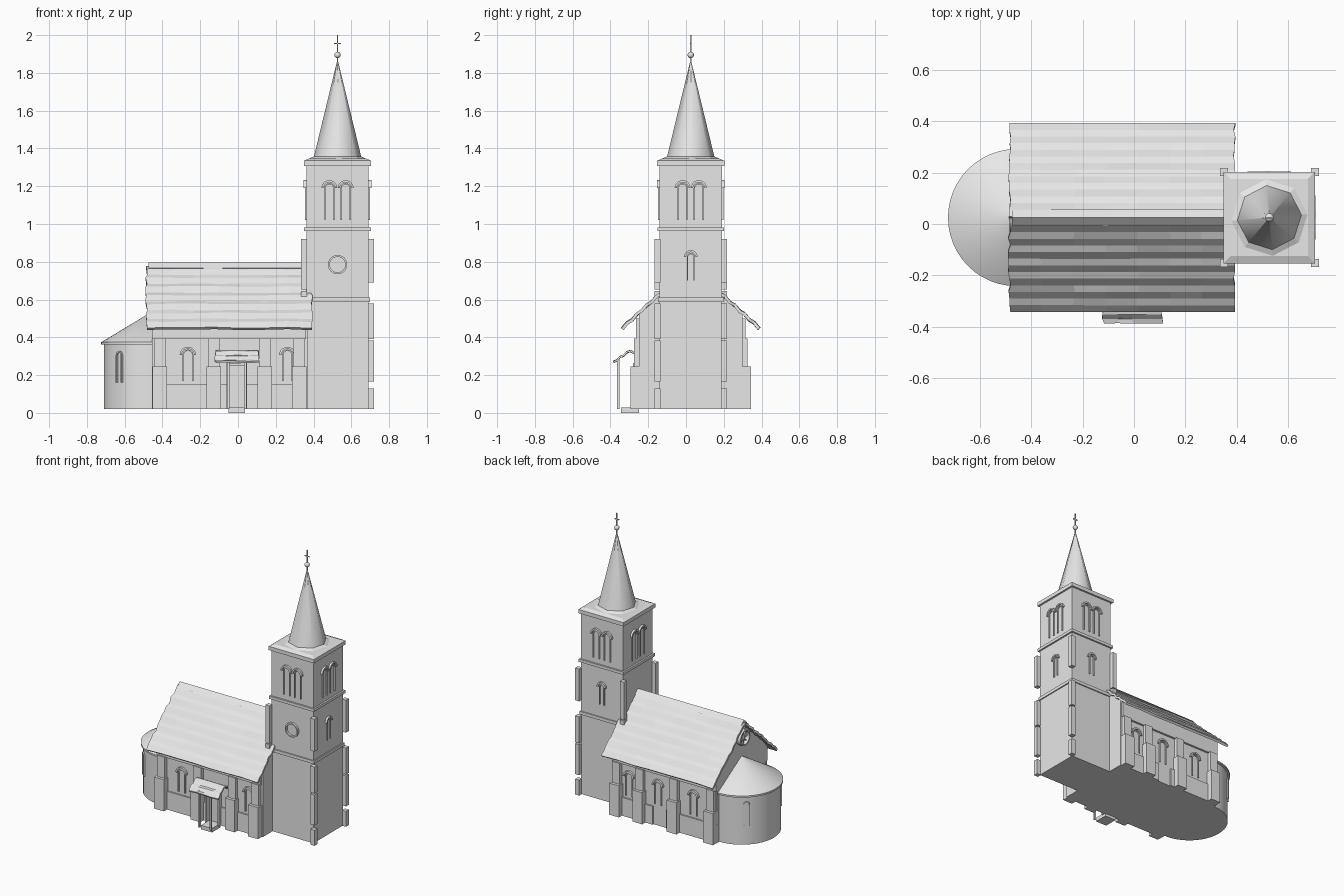
import bpy, bmesh, math, random
from mathutils import Matrix, Vector

random.seed(4)
cube = bpy.data.objects.get("Cube")
if cube:
    bpy.data.objects.remove(cube, do_unlink=True)

stone = bpy.data.materials.new("pale grey stone")
stone.use_nodes = True
stone.diffuse_color = (0.8, 0.8, 0.8, 1)
stone.node_tree.nodes["Principled BSDF"].inputs["Base Color"].default_value = (0.8, 0.8, 0.8, 1)

C = 0.025            # centre line of the church
TX = 0.527           # tower centre
TH = 0.165           # tower half width
BASE = 0.02


def finish(name, bm, smooth=False):
    bmesh.ops.recalc_face_normals(bm, faces=bm.faces)
    mesh = bpy.data.meshes.new(name)
    bm.to_mesh(mesh)
    bm.free()
    mesh.materials.append(stone)
    obj = bpy.data.objects.new(name, mesh)
    bpy.context.collection.objects.link(obj)
    if smooth:
        bpy.ops.object.select_all(action="DESELECT")
        obj.select_set(True)
        bpy.context.view_layer.objects.active = obj
        bpy.ops.object.shade_smooth_by_angle(angle=math.radians(50))
    return obj


def box(name, x0, x1, y0, y1, z0, z1):
    bm = bmesh.new()
    mid = Vector((x0 + x1, y0 + y1, z0 + z1)) / 2
    m = Matrix.Translation(mid) @ Matrix.Diagonal((x1 - x0, y1 - y0, z1 - z0, 1))
    bmesh.ops.create_cube(bm, size=1, matrix=m)
    return finish(name, bm)


def square(name, half, z0, z1):
    return box(name, TX - half, TX + half, C - half, C + half, z0, z1)


def cone(name, x, y, z0, z1, r0, r1, sides, turn=0, smooth=False):
    bm = bmesh.new()
    m = Matrix.Translation((x, y, (z0 + z1) / 2)) @ Matrix.Rotation(math.radians(turn), 4, "Z")
    bmesh.ops.create_cone(bm, cap_ends=True, segments=sides, radius1=r0, radius2=r1,
                          depth=z1 - z0, matrix=m)
    return finish(name, bm, smooth)


def prism(name, outline, axis, start, end):
    """Extrude a 2D outline (other two axes in order) along an axis."""
    bm = bmesh.new()
    verts = []
    for a, b in outline:
        p = [a, b]
        p.insert(axis, start)
        verts.append(bm.verts.new(p))
    face = bm.faces.new(verts)
    moved = bmesh.ops.extrude_face_region(bm, geom=[face])["geom"]
    d = Vector((0, 0, 0))
    d[axis] = end - start
    bmesh.ops.translate(bm, vec=d, verts=[v for v in moved if isinstance(v, bmesh.types.BMVert)])
    return finish(name, bm)


def facing(x, y, z, deg):
    """Matrix for wall ornaments: local x across, z up, -y outward."""
    return Matrix.Translation((x, y, z)) @ Matrix.Rotation(math.radians(deg), 4, "Z")


def band(name, inner, outer, depth, matrix, closed=False):
    """Solid strip between two paths, standing out from a wall."""
    bm = bmesh.new()
    rings = []
    for (a, b), (c, d) in zip(inner, outer):
        pts = [(a, 0.01, b), (a, -depth, b), (c, -depth, d), (c, 0.01, d)]
        rings.append([bm.verts.new(matrix @ Vector(p)) for p in pts])
    for r, s in zip(rings, rings[1:] + (rings[:1] if closed else [])):
        for i in range(4):
            j = (i + 1) % 4
            bm.faces.new((r[i], r[j], s[j], s[i]))
    if not closed:
        bm.faces.new(rings[0])
        bm.faces.new(rings[-1])
    return finish(name, bm)


def arc(r, z, n=10, sweep=math.pi):
    return [(-r * math.cos(sweep * i / n), z + r * math.sin(sweep * i / n)) for i in range(n + 1)]


def arched_window(name, matrix, r, height, hood=True):
    spring = height - r
    inner = [(-r, 0)] + arc(r, spring) + [(r, 0)]
    q = r + 0.007
    outer = [(-q, 0)] + arc(q, spring) + [(q, 0)]
    band(name + "_frame", inner, outer, 0.008, matrix)
    if hood:
        band(name + "_hood", arc(r + 0.011, spring), arc(r + 0.022, spring), 0.014, matrix)


def round_window(name, matrix, r, depth, spokes=0):
    ring = arc(r, 0, 24, math.tau)[:-1]
    band(name + "_ring", arc(r - 0.01, 0, 24, math.tau)[:-1], ring, depth, matrix, True)
    for i in range(spokes):
        t = math.pi * i / spokes
        u, v = Vector((math.cos(t), math.sin(t))) * r * 0.9, Vector((-math.sin(t), math.cos(t))) * 0.004
        band(name + "_spoke", [u - v, -u - v], [u + v, v - u], depth / 2, matrix)


def roof_sheet(name, x0, x1, ridge, eave, rows, cols, wobble, thick):
    """Uneven shingled slope between a ridge line and an eave line (y, z)."""
    bm = bmesh.new()
    grid = []
    for i in range(rows + 1):
        t = i / rows
        y = ridge[0] + (eave[0] - ridge[0]) * t
        z = ridge[1] + (eave[1] - ridge[1]) * t
        lift = wobble * (0.8 if i % 2 else -0.8)
        row = []
        for j in range(cols + 1):
            x = x0 + (x1 - x0) * j / cols + random.uniform(-1, 1) * wobble
            row.append(bm.verts.new((x, y, z + lift + random.uniform(-1, 1) * wobble * 0.6)))
        grid.append(row)
    for a, b in zip(grid, grid[1:]):
        for j in range(cols):
            bm.faces.new((a[j], a[j + 1], b[j + 1], b[j]))
    obj = finish(name, bm)
    solid = obj.modifiers.new("thickness", "SOLIDIFY")
    solid.thickness = thick
    solid.offset = 0


# Nave with gable ends, plinth and eaves course
W = 0.275
prism("nave_walls", [(C - W, BASE), (C + W, BASE), (C + W, 0.52), (C, 0.765), (C - W, 0.52)], 0, -0.455, 0.37)
for s, side in ((-1, "front"), (1, "back")):
    def strip(name, x0, x1, out, z0, z1):
        a, b = sorted((C + s * (W - 0.02), C + s * (W + out)))
        return box(side + name, x0, x1, a, b, z0, z1)
    for x0, x1 in ((-0.455, -0.06), (0.045, 0.36)):
        strip("_plinth", x0, x1, 0.01, BASE, 0.15)
    strip("_eaves_course", -0.455, 0.36, 0.015, 0.39, 0.5)
    for x in (-0.415, -0.128, 0.142, 0.325):
        strip("_buttress_lower", x - 0.038, x + 0.038, 0.045, BASE, 0.245)
        strip("_buttress_upper", x - 0.03, x + 0.03, 0.025, 0.245, 0.395)
    for x in (-0.265, 0.262) if s < 0 else (-0.272, 0.007, 0.235):
        arched_window(side + "_nave_window", facing(x, C + s * W, 0.17, 0 if s < 0 else 180), 0.022, 0.158)
    roof_sheet(side + "_roof", -0.485, 0.39, (C, 0.775), (C + s * 0.362, 0.45), 14, 7, 0.005, 0.016)
prism("ridge_cap", [(C - 0.032, 0.768), (C, 0.797), (C + 0.032, 0.768), (C, 0.755)], 0, -0.475, 0.37)
round_window("gable_rose", facing(-0.455, C, 0.67, -90), 0.055, 0.03, 4)

# Rounded apse
AX = -0.457
cone("apse_wall", AX, C, BASE + 0.001, 0.37, 0.253, 0.253, 48, smooth=True)
cone("apse_eave", AX, C, 0.362, 0.374, 0.267, 0.267, 48, smooth=True)
cone("apse_roof", AX, C, 0.374, 0.535, 0.267, 0.001, 48, smooth=True)
for deg in (-42, -138):
    t = math.radians(deg - 90)
    arched_window("apse_window", facing(AX + 0.253 * math.cos(t), C + 0.253 * math.sin(t), 0.16, deg),
                  0.014, 0.16, False)

# Entrance porch
for x0, x1 in ((-0.062, -0.05), (0.035, 0.047)):
    box("door_jamb", x0, x1, -0.28, -0.24, BASE, 0.26)
box("door_lintel", -0.062, 0.047, -0.28, -0.24, 0.25, 0.265)
for x in (-0.052, 0.038):
    box("porch_post", x - 0.006, x + 0.006, -0.365, -0.353, BASE, 0.285)
box("porch_step", -0.05, 0.037, -0.345, -0.25, 0, BASE + 0.008)
roof_sheet("porch_roof", -0.12, 0.11, (-0.295, 0.33), (-0.385, 0.267), 5, 4, 0.004, 0.01)
roof_sheet("porch_roof_back", -0.12, 0.11, (-0.295, 0.33), (-0.255, 0.3), 2, 4, 0.003, 0.01)

# Tower shaft with string courses and cornice
square("tower", TH, BASE, 1.32)
square("lower_course", TH + 0.008, 0.588, 0.61)
square("upper_course", TH + 0.012, 0.962, 0.982)
square("cornice", TH + 0.013, 1.308, 1.335)
R2 = math.sqrt(2)
cone("tower_cap", TX, C, 1.335, 1.347, 0.178 * R2, 0.15 * R2, 4, 45)
cone("spire_skirt", TX, C, 1.34, 1.358, 0.165, 0.125, 8, 5)

# Corner stones
for sx in (-1, 1):
    for sy in (-1, 1):
        levels = [(BASE, 0.13), (0.165, 0.382), (0.392, 0.58), (0.69, 0.92)]
        if sx < 0:
            levels[-1] = (0.652, 0.92)
            levels.append((0.612, 0.646))
        for z0, z1 in levels:
            xs = sorted((TX + sx * (TH - 0.004), TX + sx * (TH + 0.028)))
            ys = sorted((C + sy * (TH - 0.004), C + sy * (TH + 0.028)))
            box("corner_stone", *xs, *ys, z0, z1)

# Tower openings on every side
for deg in (0, 90, 180, 270):
    wall = facing(TX, C, 0, deg) @ Matrix.Translation((0, -TH, 0))
    for u in (-0.043, 0.043):
        arched_window("belfry_window", wall @ Matrix.Translation((u, 0, 1.02)), 0.02, 0.19)
    if deg in (90, 180):
        arched_window("tower_window", wall @ Matrix.Translation((0, 0, 0.7)), 0.014, 0.14)
    elif deg == 0:
        round_window("clock", wall @ Matrix.Translation((0, 0, 0.785)), 0.051, 0.014)

# Spire, ball and cross
cone("spire", TX, C, 1.355, 1.865, 0.126, 0.002, 8, 5, True)
for f in bpy.data.objects["spire"].data.polygons:
    f.use_smooth = len(f.vertices) == 4 and f.normal.z > 0 and f.area > 0.001
bm = bmesh.new()
bmesh.ops.create_uvsphere(bm, u_segments=16, v_segments=10, radius=0.017,
                          matrix=Matrix.Translation((TX, C, 1.895)))
finish("spire_ball", bm, True)
box("cross_upright", TX - 0.003, TX + 0.003, C - 0.003, C + 0.003, 1.85, 2.0)
box("cross_arm", TX - 0.018, TX + 0.018, C - 0.003, C + 0.003, 1.953, 1.959)
